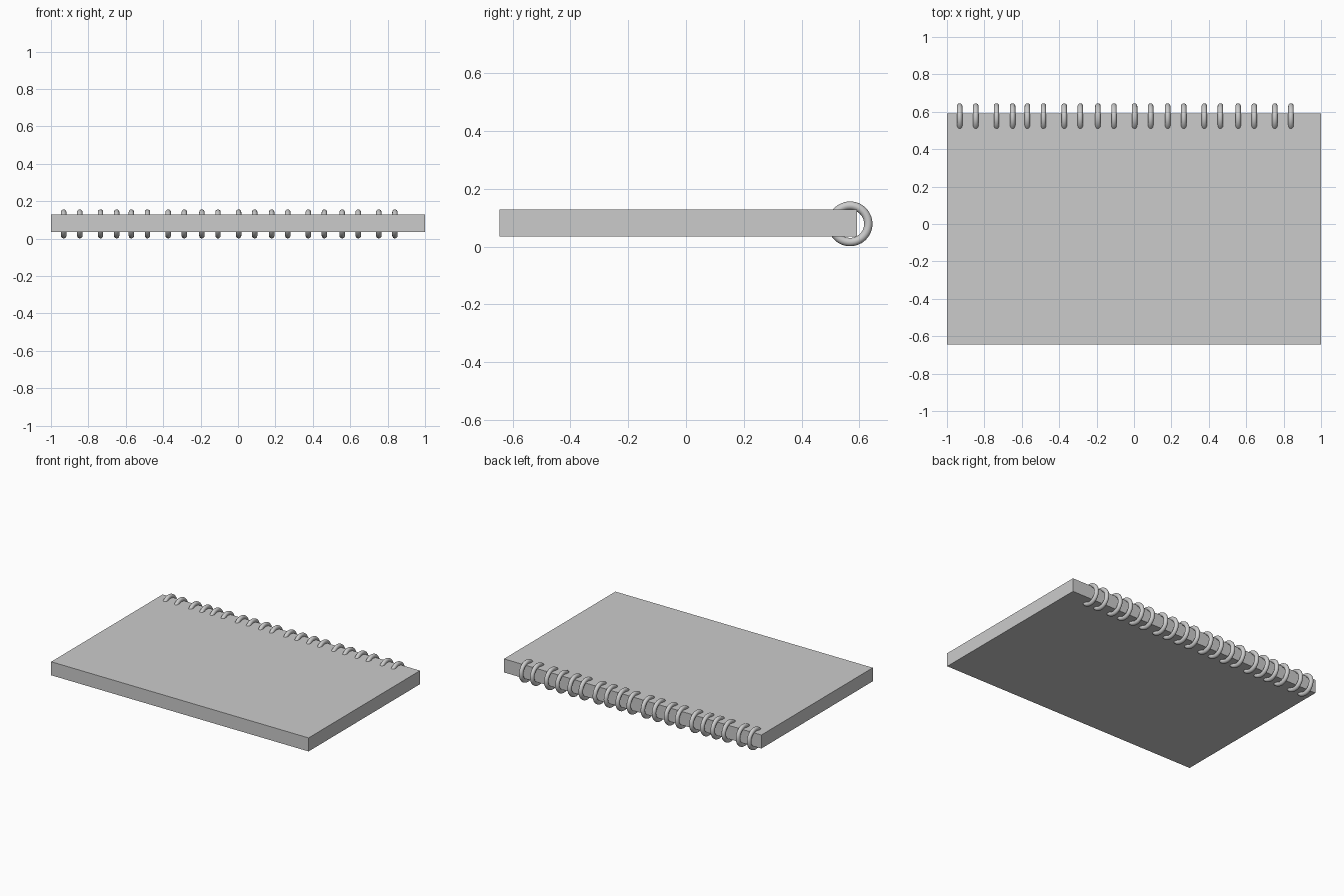
import bpy
import math

if "Cube" in bpy.data.objects:
    bpy.data.objects.remove(bpy.data.objects["Cube"])

# Page block
Y0, Y1, Z0, Z1 = -0.645, 0.592, 0.034, 0.129
bpy.ops.mesh.primitive_cube_add(size=1, location=(0, (Y0 + Y1) / 2, (Z0 + Z1) / 2))
pages = bpy.context.object
pages.name = "page_block"
pages.scale = (2.0, Y1 - Y0, Z1 - Z0)
bpy.ops.object.transform_apply(location=False, rotation=False, scale=True)


# Binding rings, set in pairs along the back edge
def ring(x, number):
    bpy.ops.mesh.primitive_torus_add(
        location=(x, 0.568, 0.0785), rotation=(0, math.pi / 2, 0),
        major_segments=48, minor_segments=16,
        major_radius=0.063, minor_radius=0.0145)
    bpy.context.object.name = f"binding_ring_{number:02d}"
    bpy.ops.object.shade_smooth()


pair_starts = [-0.932, -0.735, -0.570, -0.373, -0.193,
               0.003, 0.180, 0.376, 0.557, 0.753]
for i, x in enumerate(pair_starts):
    ring(x, 2 * i + 1)
    ring(x + 0.086, 2 * i + 2)
